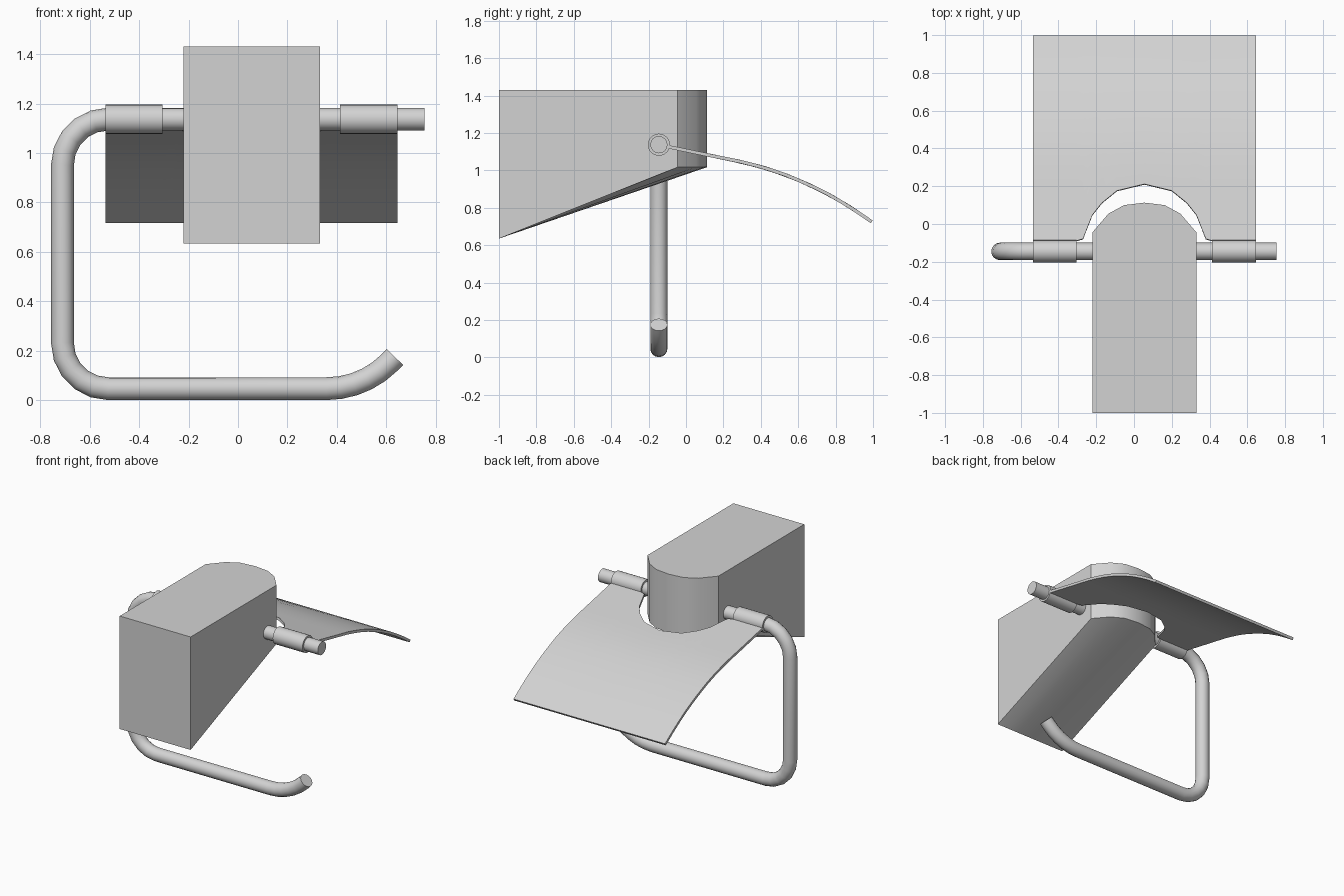
import bpy, math
from math import radians, sin, cos

if "Cube" in bpy.data.objects:
    bpy.data.objects.remove(bpy.data.objects["Cube"])

grey = bpy.data.materials.new("satin grey metal")
grey.diffuse_color = (0.65, 0.65, 0.65, 1)
grey.use_nodes = True
grey.node_tree.nodes["Principled BSDF"].inputs["Base Color"].default_value = grey.diffuse_color

CX = 0.055            # centre line of block and flap
RY, RZ = -0.145, 1.137  # rod axis


def finish(ob, angle=30):
    if not ob.data.materials:
        ob.data.materials.append(grey)
    bpy.ops.object.select_all(action='DESELECT')
    ob.select_set(True)
    bpy.context.view_layer.objects.active = ob
    bpy.ops.object.shade_smooth_by_angle(angle=radians(angle))


def mesh_object(name, verts, faces):
    me = bpy.data.meshes.new(name)
    me.from_pydata(verts, [], faces)
    me.update()
    ob = bpy.data.objects.new(name, me)
    bpy.context.collection.objects.link(ob)
    return ob


def mirrored(half):
    """Mirror (offset, y) points about the centre line; last one is the apex."""
    return ([(CX - d, y) for d, y in half]
            + [(CX + d, y) for d, y in reversed(half[:-1])])


# Mounting block: rounded back, underside lofted from low front edge to the arc
arc = mirrored([(0.276, -0.045), (0.19, 0.055), (0.107, 0.1), (0, 0.113)])
n = len(arc)
verts = ([(x, -1, 1.43) for x, y in arc] + [(x, y, 1.43) for x, y in arc]
         + [(x, -1, 0.635) for x, y in arc] + [(x, y, 1.017) for x, y in arc])
ft, bt, fb, bb = 0, n, 2 * n, 3 * n
faces = [list(range(n)) + list(range(2 * n - 1, n - 1, -1))]
faces[0].reverse()
faces.append([fb + i for i in range(n)] + [ft + i for i in reversed(range(n))])
for i in range(n - 1):
    faces.append([bt + i, bt + i + 1, bb + i + 1, bb + i])
    faces.append([fb + i, bb + i, bb + i + 1, fb + i + 1])
faces.append([ft, bt, bb, fb])
faces.append([ft + n - 1, fb + n - 1, bb + n - 1, bt + n - 1])
finish(mesh_object("mounting_block", verts, faces))

# Holder rod: straight axle, two rounded corners, upturned tip
R = 0.185
path = [(0.755, RZ)]
for cz, a0 in ((RZ - R, 90), (0.047 + R, 180)):
    for k in range(6):
        a = radians(a0 + 18 * k)
        path.append((-0.71 + R + R * cos(a), cz + R * sin(a)))
for k in range(6):
    a = radians(9 * k)
    path.append((0.358 + 0.36 * sin(a), 0.047 + 0.36 * (1 - cos(a))))
path.append((0.635, 0.175))
cu = bpy.data.curves.new("holder_rod", 'CURVE')
cu.dimensions = '3D'
cu.bevel_depth = 0.046
cu.bevel_resolution = 6
cu.use_fill_caps = True
sp = cu.splines.new('POLY')
sp.points.add(len(path) - 1)
for p, (x, z) in zip(sp.points, path):
    p.co = (x, RY, z, 1)
rod = bpy.data.objects.new("holder_rod", cu)
bpy.context.collection.objects.link(rod)
bpy.context.view_layer.objects.active = rod
rod.select_set(True)
bpy.ops.object.convert(target='MESH')
finish(bpy.context.view_layer.objects.active)

# Hinge sleeves around the axle
for name, x0, x1 in (("left_hinge_sleeve", -0.535, -0.305),
                     ("right_hinge_sleeve", 0.413, 0.645)):
    bpy.ops.mesh.primitive_cylinder_add(
        vertices=24, radius=0.059, depth=x1 - x0,
        location=((x0 + x1) / 2, RY, RZ), rotation=(0, math.pi / 2, 0))
    ob = bpy.context.object
    ob.name = name
    finish(ob)

# Cover flap: curved sheet with a rounded notch behind the block
profile = [(-0.1, 1.127), (0.03, 1.1), (0.16, 1.073), (0.29, 1.047),
           (0.42, 1.014), (0.54, 0.973), (0.66, 0.922), (0.77, 0.867),
           (0.88, 0.802), (1.01, 0.713)]


def height(y):
    for (y0, z0), (y1, z1) in zip(profile, profile[1:]):
        if y <= y1:
            return z0 + (z1 - z0) * (y - y0) / (y1 - y0)
    return profile[-1][1]


notch = mirrored([(0.59, -0.09), (0.36, -0.09), (0.325, -0.08), (0.275, 0.047),
                  (0.225, 0.11), (0.145, 0.175), (0, 0.21)])
rows = 14
verts = []
for x, s in notch:
    for j in range(rows + 1):
        y = s + (0.993 - s) * j / rows
        verts.append((x, y, height(y)))
w = rows + 1
faces = [(i * w + j, (i + 1) * w + j, (i + 1) * w + j + 1, i * w + j + 1)
         for i in range(len(notch) - 1) for j in range(rows)]
flap = mesh_object("cover_flap", verts, faces)
mod = flap.modifiers.new("thickness", 'SOLIDIFY')
mod.thickness = 0.018
mod.offset = 0
bpy.ops.object.select_all(action='DESELECT')
flap.select_set(True)
bpy.context.view_layer.objects.active = flap
bpy.ops.object.modifier_apply(modifier="thickness")
finish(flap)
